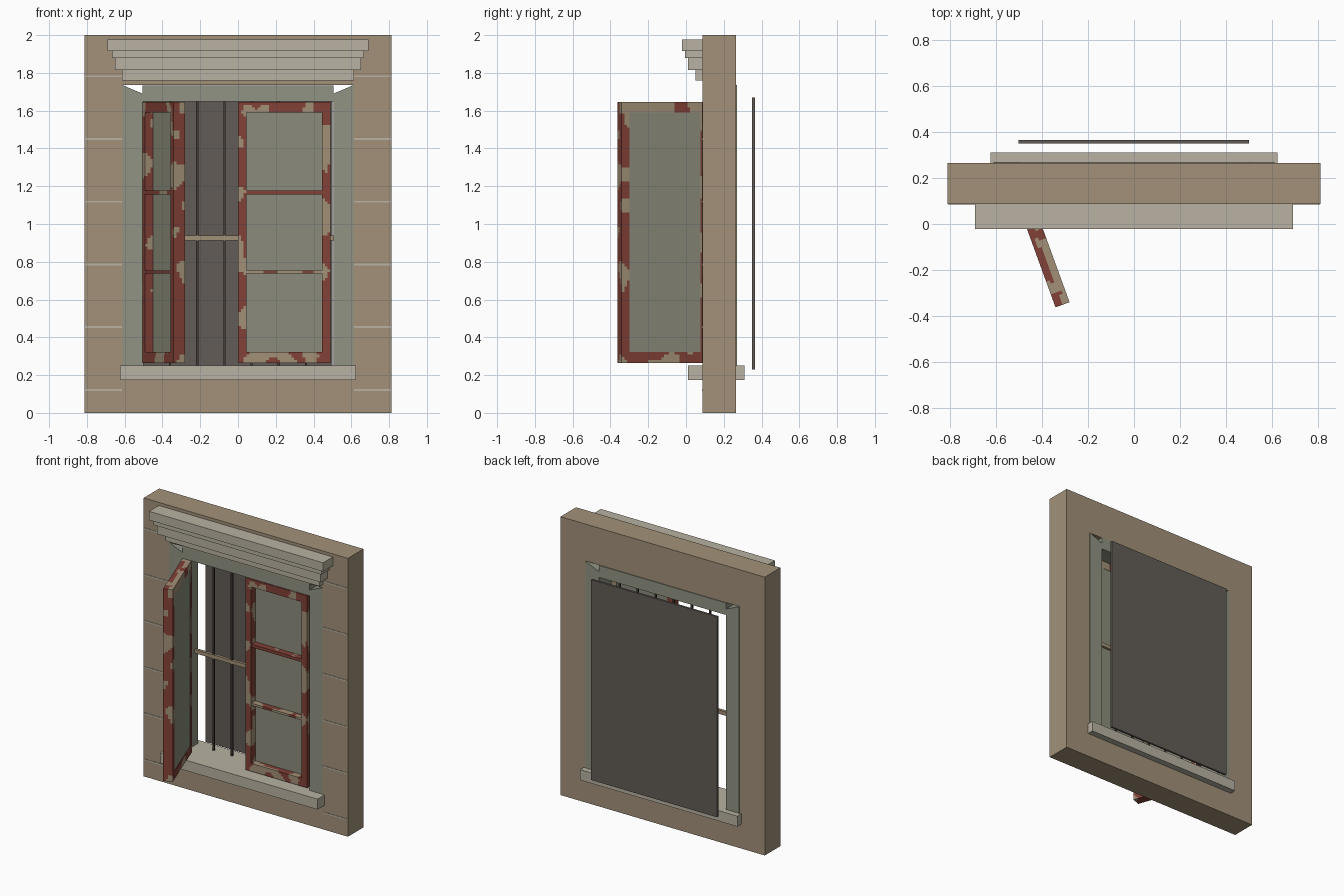
import bpy, bmesh, math
from mathutils import Matrix, Vector, noise

cube = bpy.data.objects.get("Cube")
if cube:
    bpy.data.objects.remove(cube, do_unlink=True)


def material(name, rgb):
    m = bpy.data.materials.new(name)
    m.use_nodes = True
    m.diffuse_color = (*rgb, 1)
    m.node_tree.nodes["Principled BSDF"].inputs["Base Color"].default_value = (*rgb, 1)
    return m


TAN = material("tan plaster", (0.36, 0.285, 0.19))
STONE = material("pale stone", (0.48, 0.445, 0.36))
JAMB = material("grey green trim", (0.28, 0.295, 0.225))
GLASS = material("dull glass", (0.26, 0.265, 0.2))
RED = material("red paint", (0.22, 0.052, 0.038))
WOOD = material("bare wood", (0.36, 0.28, 0.185))
PANEL = material("dark panel", (0.122, 0.107, 0.095))
IRON = material("dark iron", (0.06, 0.047, 0.042))


def finish(bm, name, *mats):
    mesh = bpy.data.meshes.new(name)
    bm.to_mesh(mesh)
    bm.free()
    obj = bpy.data.objects.new(name, mesh)
    bpy.context.collection.objects.link(obj)
    for m in mats:
        mesh.materials.append(m)
    return obj


def box_mesh(x, y, z):
    """Box from three (low, high) ranges."""
    bm = bmesh.new()
    bmesh.ops.create_cube(bm, size=1)
    for v in bm.verts:
        v.co = [a + (c + 0.5) * (b - a) for c, (a, b) in zip(v.co, (x, y, z))]
    return bm


def box(name, x, y, z, mat):
    return finish(box_mesh(x, y, z), name, mat)


def extrude_y(bm, points, y0, y1):
    """Solid prism from an (x, z) outline."""
    face = bm.faces.new([bm.verts.new((x, y0, z)) for x, z in points])
    new = bmesh.ops.extrude_face_region(bm, geom=[face])["geom"]
    verts = [g for g in new if isinstance(g, bmesh.types.BMVert)]
    bmesh.ops.translate(bm, verts=verts, vec=(0, y1 - y0, 0))
    bmesh.ops.recalc_face_normals(bm, faces=bm.faces)


# Wall with a rectangular opening
def rectangle(x, z0, z1):
    return [(-x, z0), (x, z0), (x, z1), (-x, z1)]


FRONT, BACK = 0.088, 0.265
bm = bmesh.new()
loops = [[bm.verts.new((x, y, z)) for x, z in r]
         for y in (FRONT, BACK)
         for r in (rectangle(0.812, 0, 2), rectangle(0.612, 0.2, 1.735))]
outer_f, inner_f, outer_b, inner_b = loops
for a, b in ((outer_f, inner_f), (inner_f, inner_b), (inner_b, outer_b), (outer_b, outer_f)):
    for i in range(4):
        j = (i + 1) % 4
        bm.faces.new((a[i], a[j], b[j], b[i]))
bmesh.ops.recalc_face_normals(bm, faces=bm.faces)
finish(bm, "wall", TAN)

# Stone joints on both sides of the opening
for i in range(6):
    z = 0.122 + i * 0.332
    for side, x in (("right", (-0.81, -0.615)), ("left", (0.615, 0.81))):
        box(f"{side}_stone_joint_{i + 1}", x, (FRONT - 0.003, FRONT + 0.003),
            (z - 0.005, z + 0.005), STONE)

# Stepped cornice
for i, (half, front, low, high) in enumerate((
        (0.613, 0.05, 1.76, 1.814), (0.65, 0.01, 1.814, 1.88),
        (0.667, -0.005, 1.88, 1.915), (0.692, -0.022, 1.915, 1.978))):
    box(f"cornice_step_{i + 1}", (-half, half), (front, FRONT), (low, high), STONE)

# Sill, jambs with slanted tops, and lintel
box("sill", (-0.625, 0.625), (0.01, 0.31), (0.175, 0.25), STONE)
for side, s in (("right", -1), ("left", 1)):
    bm = bmesh.new()
    extrude_y(bm, [(s * 0.505, 0.25), (s * 0.611, 0.25),
                   (s * 0.611, 1.735), (s * 0.505, 1.69)], 0.09, 0.269)
    finish(bm, f"{side}_jamb", JAMB)
box("lintel", (-0.505, 0.505), (0.09, 0.269), (1.648, 1.734), JAMB)

# Panel behind the window
box("back_panel", (-0.503, 0.5), (0.35, 0.365), (0.23, 1.67), PANEL)

# Iron bars and wooden crossbar
for i in range(6):
    x = -0.36 + i * 0.144
    box(f"bar_{i + 1}", (x - 0.006, x + 0.006), (0.234, 0.246), (0.25, 1.65), IRON)
box("crossbar", (-0.505, 0.505), (0.23, 0.25), (0.912, 0.94), WOOD)


# Shutters: u runs from the hinge, d runs inward from the outer face
W, T, LOW, HIGH, EDGE, STEP = 0.49, 0.065, 0.265, 1.645, 0.045, 0.015


def is_bare(p, seed, bare_top):
    if bare_top and p.z > HIGH - 0.055 and p.y > 0.03:
        return noise.noise(p * 9 + seed) > -0.3
    return noise.noise(Vector((p.x * 10, p.y * 10, p.z * 8)) + seed) > 0.13


def painted_part(name, ranges, place, seed, bare_top):
    bm = box_mesh(*ranges)
    for axis, (a, b) in enumerate(ranges):
        normal = Vector((0, 0, 0))
        normal[axis] = 1
        count = max(1, round((b - a) / STEP))
        for k in range(1, count):
            bmesh.ops.bisect_plane(bm, geom=bm.verts[:] + bm.edges[:] + bm.faces[:],
                                   plane_co=normal * (a + (b - a) * k / count),
                                   plane_no=normal)
    for f in bm.faces:
        f.material_index = int(is_bare(f.calc_center_median(), seed, bare_top))
    bm.transform(place)
    if place.determinant() < 0:
        bmesh.ops.reverse_faces(bm, faces=bm.faces)
    finish(bm, name, RED, WOOD)


def shutter(side, place, seed, bare_top):
    inner = (EDGE, W - EDGE)
    parts = {
        "hinge_stile": ((0, EDGE), (0, T), (LOW, HIGH)),
        "free_stile": ((W - EDGE, W), (0, T), (LOW, HIGH)),
        "bottom_rail": (inner, (0, T), (LOW, 0.323)),
        "top_rail": (inner, (0, T), (1.59, HIGH)),
        "lower_muntin": (inner, (0.002, 0.047), (0.738, 0.754)),
        "upper_muntin": (inner, (0.002, 0.047), (1.156, 1.178)),
    }
    for part, ranges in parts.items():
        painted_part(f"{side}_shutter_{part}", ranges, place, seed, bare_top)
    bm = box_mesh(inner, (0.047, T - 0.002), (0.323, 1.59))
    bm.transform(place)
    bmesh.ops.recalc_face_normals(bm, faces=bm.faces)
    finish(bm, f"{side}_shutter_glass", GLASS)


shutter("left", Matrix.Translation((0.49, 0.086, 0)) @ Matrix.Scale(-1, 4, (1, 0, 0)),
        Vector((3.3, 1.7, 5.2)), False)
shutter("right", Matrix.Translation((-0.509, 0.098, 0))
        @ Matrix.Rotation(math.radians(-70), 4, "Z"),
        Vector((8.1, 4.6, 2.4)), True)
